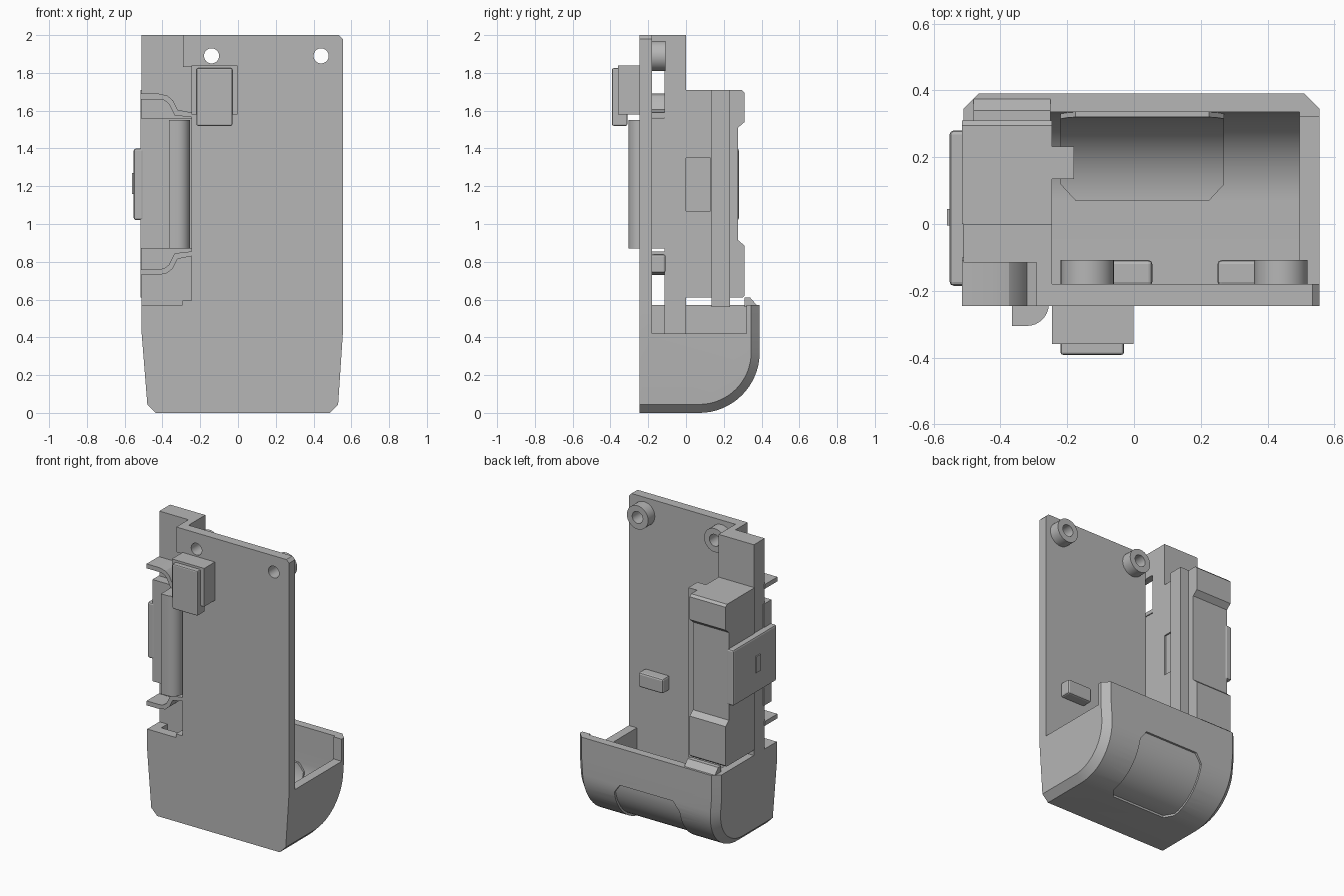
import bpy, bmesh, math

if "Cube" in bpy.data.objects:
    bpy.data.objects.remove(bpy.data.objects["Cube"])

grey = bpy.data.materials.new("light_grey")
grey.diffuse_color = (0.47, 0.47, 0.47, 1)
grey.use_nodes = True
grey.node_tree.nodes["Principled BSDF"].inputs["Base Color"].default_value = grey.diffuse_color


def finish(name, bm, bevel=0.0):
    bmesh.ops.recalc_face_normals(bm, faces=bm.faces)
    me = bpy.data.meshes.new(name)
    bm.to_mesh(me)
    bm.free()
    me.materials.append(grey)
    ob = bpy.data.objects.new(name, me)
    bpy.context.collection.objects.link(ob)
    if bevel:
        m = ob.modifiers.new("bevel", 'BEVEL')
        m.width, m.segments = bevel, 2
    return ob


def prism(name, pts, a, b, axis, bevel=0.0):
    """Extrude a 2D outline from a to b along the given axis."""
    put = {'x': lambda p, t: (t, p[0], p[1]),
           'y': lambda p, t: (p[0], t, p[1]),
           'z': lambda p, t: (p[0], p[1], t)}[axis]
    bm = bmesh.new()
    lo = [bm.verts.new(put(p, a)) for p in pts]
    hi = [bm.verts.new(put(p, b)) for p in pts]
    bm.faces.new(lo)
    bm.faces.new(hi)
    n = len(pts)
    for i in range(n):
        j = (i + 1) % n
        bm.faces.new((lo[i], lo[j], hi[j], hi[i]))
    return finish(name, bm, bevel)


def box(name, x0, x1, y0, y1, z0, z1, bevel=0.0):
    return prism(name, [(x0, y0), (x1, y0), (x1, y1), (x0, y1)], z0, z1, 'z', bevel)


def disc(cx, cz, r, n=32):
    return [(cx + r * math.cos(2 * math.pi * i / n),
             cz + r * math.sin(2 * math.pi * i / n)) for i in range(n)]


def cut(ob, cutter):
    m = ob.modifiers.new("cut", 'BOOLEAN')
    m.operation, m.object, m.solver = 'DIFFERENCE', cutter, 'EXACT'
    bpy.context.view_layer.objects.active = ob
    bpy.ops.object.modifier_apply(modifier=m.name)
    bpy.data.objects.remove(cutter)


def smooth(ob):
    bpy.ops.object.select_all(action='DESELECT')
    ob.select_set(True)
    bpy.context.view_layer.objects.active = ob
    bpy.ops.object.shade_smooth_by_angle(angle=math.radians(25))


# Curved lower cup: side profile (y, z), inset at the ends for a chamfer
CY, CZ, R, FRONT, TOP = 0.07, 0.32, 0.32, -0.245, 0.57


def cup_profile(d, front=FRONT, top=TOP):
    arc = [(CY + (R - d) * math.sin(a), CZ - (R - d) * math.cos(a))
           for a in [math.pi / 2 * i / 16 for i in range(17)]]
    return [(front, 0.42), (front, d)] + arc + [(CY + R - d, 0.42), (CY + R - d, top), (front, top)]


def right_x(z):
    return 0.53 + 0.025 * min(1, max(0, (z - 0.05) / 0.37))


def left_x(z):
    return -0.48 - 0.03 * min(1, max(0, (z - 0.05) / 0.37))


CH = 0.045
bm = bmesh.new()
rings = []
for d, fx, inset in ((CH, left_x, 0), (0, left_x, CH), (0, right_x, -CH), (CH, right_x, 0)):
    rings.append([bm.verts.new((fx(z) + inset, y, z)) for y, z in cup_profile(d)])
n = len(rings[0])
for r0, r1 in zip(rings, rings[1:]):
    for i in range(n):
        j = (i + 1) % n
        bm.faces.new((r0[i], r0[j], r1[j], r1[i]))
for r in (rings[0], rings[-1]):
    bm.faces.new(r[:n - 2])
    bm.faces.new((r[0], r[n - 3], r[n - 2], r[n - 1]))
cup = finish("lower_cup", bm)
cut(cup, prism("cavity_cutter", cup_profile(0.055, -0.18, 0.8), -0.45, 0.495, 'x'))
cut(cup, box("side_cutter", 0.4, 0.7, -0.18, 0.32, 0.42, 0.8))


# Curved panel on the cup, with clipped corners
def curved_panel(name, r0, r1):
    bm = bmesh.new()
    rows = []
    N = 16
    for i in range(N + 1):
        a = math.pi / 2 * i / N
        e = max(0, 0.045 - 0.0225 * min(i, N - i))
        rows.append([bm.verts.new((x, CY + r * math.sin(a), CZ - r * math.cos(a)))
                     for x, r in ((-0.22 + e, r0), (0.27 - e, r0), (0.27 - e, r1), (-0.22 + e, r1))])
    for p, q in zip(rows, rows[1:]):
        for k in range(4):
            bm.faces.new((p[k], p[(k + 1) % 4], q[(k + 1) % 4], q[k]))
    bm.faces.new(rows[0])
    bm.faces.new(rows[-1])
    return finish(name, bm)


cut(cup, curved_panel("panel_cutter", R - 0.014, R + 0.03))
smooth(cup)
smooth(curved_panel("inner_panel", 0.25, 0.272))
prism("cup_rear_lip", [(0.31, 0.56), (0.31, 0.61), (0.34, 0.61), (0.375, 0.57), (0.375, 0.56)],
      -0.48, -0.25, 'x')

# Front plate with two screw bosses and two pegs
plate = prism("front_plate", [(-0.295, 0.57), (0.555, 0.57), (0.555, 1.98), (0.535, 2.0),
                              (-0.245, 2.0), (-0.245, 0.595), (-0.295, 0.595)], -0.245, -0.18, 'y')
for cx in (-0.14, 0.44):
    cut(plate, prism("hole_cutter", disc(cx, 1.89, 0.04), -0.3, -0.1, 'y'))
    boss = prism("screw_boss", disc(cx, 1.89, 0.08), -0.182, -0.108, 'y')
    cut(boss, prism("hole_cutter", disc(cx, 1.89, 0.04), -0.3, 0, 'y'))
    smooth(boss)
smooth(plate)
for x0, x1 in ((-0.13, 0.055), (0.25, 0.435)):
    box("peg", x0, x1, -0.185, -0.108, 0.74, 0.84, 0.012)

# Connector block on the front
box("connector_base", -0.245, -0.002, -0.36, -0.24, 1.58, 1.84)
box("connector_face", -0.22, -0.03, -0.392, -0.31, 1.52, 1.825, 0.008)

# Side module: rear body with raised ends, spine, and front body
rear = prism("module_rear", [(0, 0.61), (0.30, 0.61), (0.31, 0.62), (0.31, 0.885), (0.275, 0.915),
                             (0.275, 1.51), (0.31, 1.54), (0.31, 1.695), (0.295, 1.71), (0, 1.71)],
             -0.515, -0.245, 'x')
box("module_spine", -0.26, -0.18, 0.135, 0.232, 0.56, 1.71)
box("module_web", -0.51, -0.245, -0.115, 0.0, 0.42, 1.72)
box("module_front", -0.515, -0.245, -0.182, -0.1, 0.87, 1.56)
cut(rear, box("recess_cutter", -0.255, -0.2, -0.05, 0.13, 1.07, 1.35))

# Upper stepped column
prism("upper_column", [(-0.51, -0.115), (-0.292, -0.115), (-0.292, -0.245), (-0.245, -0.245),
                       (-0.245, 0), (-0.51, 0)], 1.83, 2.0, 'z')
box("upper_column_base", -0.51, -0.245, -0.115, 0, 1.70, 1.84)

# Side cover plate with a small button
box("side_cover", -0.552, -0.5, -0.185, 0.28, 1.02, 1.40, 0.012)
box("side_button", -0.56, -0.54, -0.005, 0.045, 1.16, 1.27)

# Rounded vertical bar at the front
arc = [(-0.32 + 0.065 * math.cos(a), -0.24 - 0.065 * math.sin(a))
       for a in [math.pi / 2 * i / 8 for i in range(9)]]
smooth(prism("front_bar", [(-0.255, -0.15)] + arc + [(-0.365, -0.305), (-0.365, -0.15)],
             0.87, 1.55, 'z'))

# Bent guide strips, mirrored above and below the bar
upper = [(-0.515, 1.69), (-0.42, 1.69), (-0.375, 1.68), (-0.345, 1.655), (-0.32, 1.605), (-0.245, 1.59)]
lower = [(-0.245, 1.565), (-0.335, 1.575), (-0.365, 1.635), (-0.39, 1.655), (-0.42, 1.66), (-0.515, 1.66)]
for mirror in (False, True):
    pts = [(x, 2.42 - z if mirror else z) for x, z in upper + lower]
    smooth(prism("guide_strip", pts, -0.245, -0.11, 'y'))
